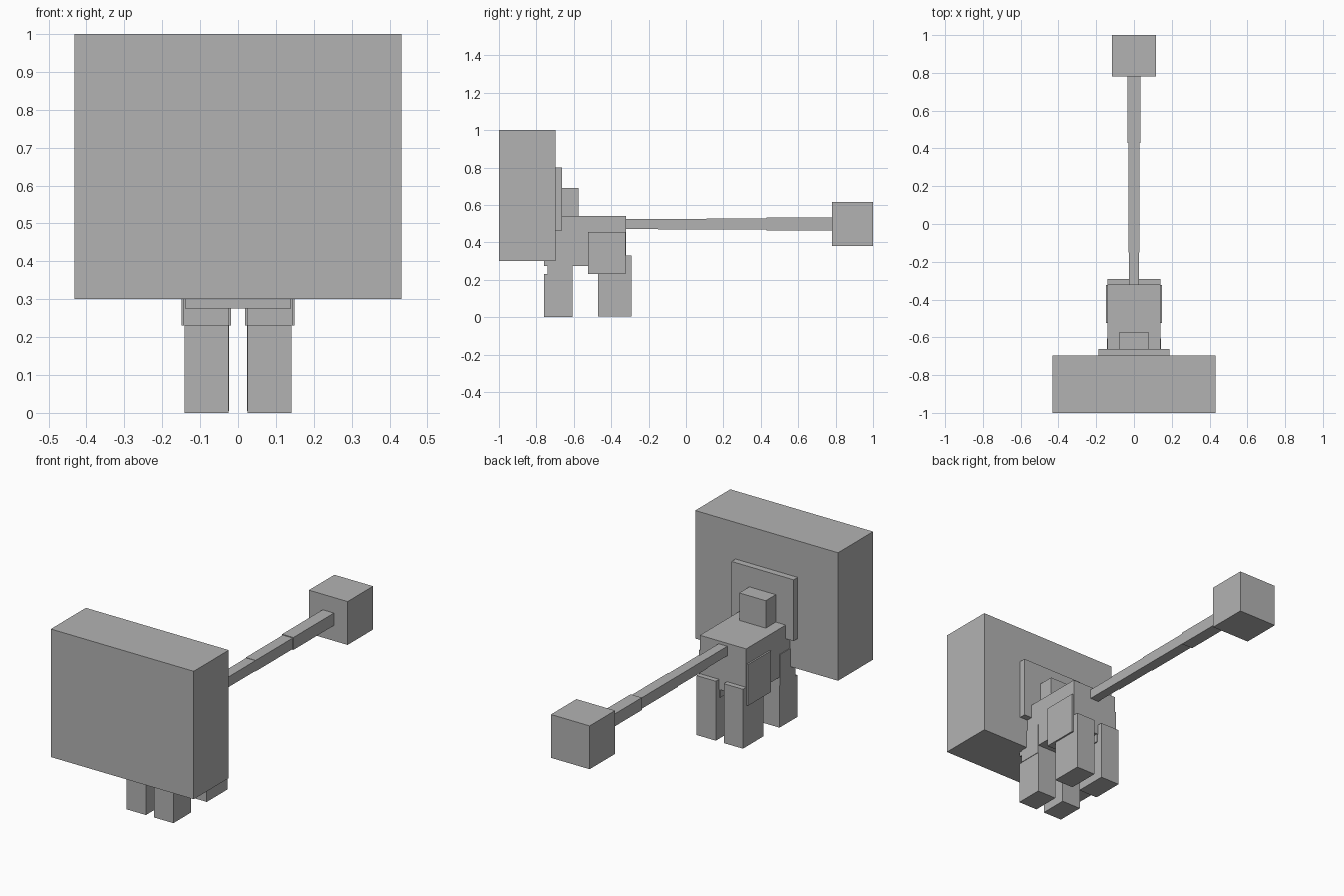
import bpy

default_cube = bpy.data.objects.get("Cube")
if default_cube:
    bpy.data.objects.remove(default_cube, do_unlink=True)

GREY = (0.45, 0.45, 0.45, 1)
grey = bpy.data.materials.new("plain grey")
grey.use_nodes = True
grey.diffuse_color = GREY
grey.node_tree.nodes["Principled BSDF"].inputs["Base Color"].default_value = GREY


def box(name, x, y, z):
    """Box spanning the (low, high) range on each axis."""
    spans = (x, y, z)
    bpy.ops.mesh.primitive_cube_add(size=1, location=[(a + b) / 2 for a, b in spans])
    obj = bpy.context.object
    obj.name = obj.data.name = name
    obj.scale = [b - a for a, b in spans]
    bpy.ops.object.transform_apply(location=False, rotation=False, scale=True)
    obj.data.materials.append(grey)
    return obj


def centred(name, half_width, y, z):
    return box(name, (-half_width, half_width), y, z)


def pair(name, x, y, z):
    box("left_" + name, x, y, z)
    box("right_" + name, (-x[1], -x[0]), y, z)


# Head, collar plate, neck and body
centred("head", 0.432, (-1, -0.697), (0.3, 1))
centred("collar_plate", 0.188, (-0.697, -0.662), (0.465, 0.8))
centred("neck", 0.08, (-0.69, -0.575), (0.5, 0.69))
centred("body", 0.14, (-0.76, -0.32), (0.275, 0.54))

# Legs
pair("front_leg", (0.025, 0.141), (-0.76, -0.607), (0, 0.23))
pair("shoulder", (0.025, 0.144), (-0.74, -0.607), (0.23, 0.4))
pair("hind_leg", (0.024, 0.14), (-0.47, -0.292), (0.005, 0.33))
pair("thigh", (0.018, 0.149), (-0.523, -0.323), (0.23, 0.455))

# Tail of slightly widening segments, ending in a block
breaks = (-0.32, -0.15, 0.11, 0.43, 0.78)
for i, half in enumerate((0.026, 0.028, 0.03, 0.034)):
    centred(f"tail_segment_{i + 1}", half, breaks[i:i + 2], (0.498 - half, 0.498 + half))
centred("tail_block", 0.117, (0.78, 1), (0.38, 0.617))
